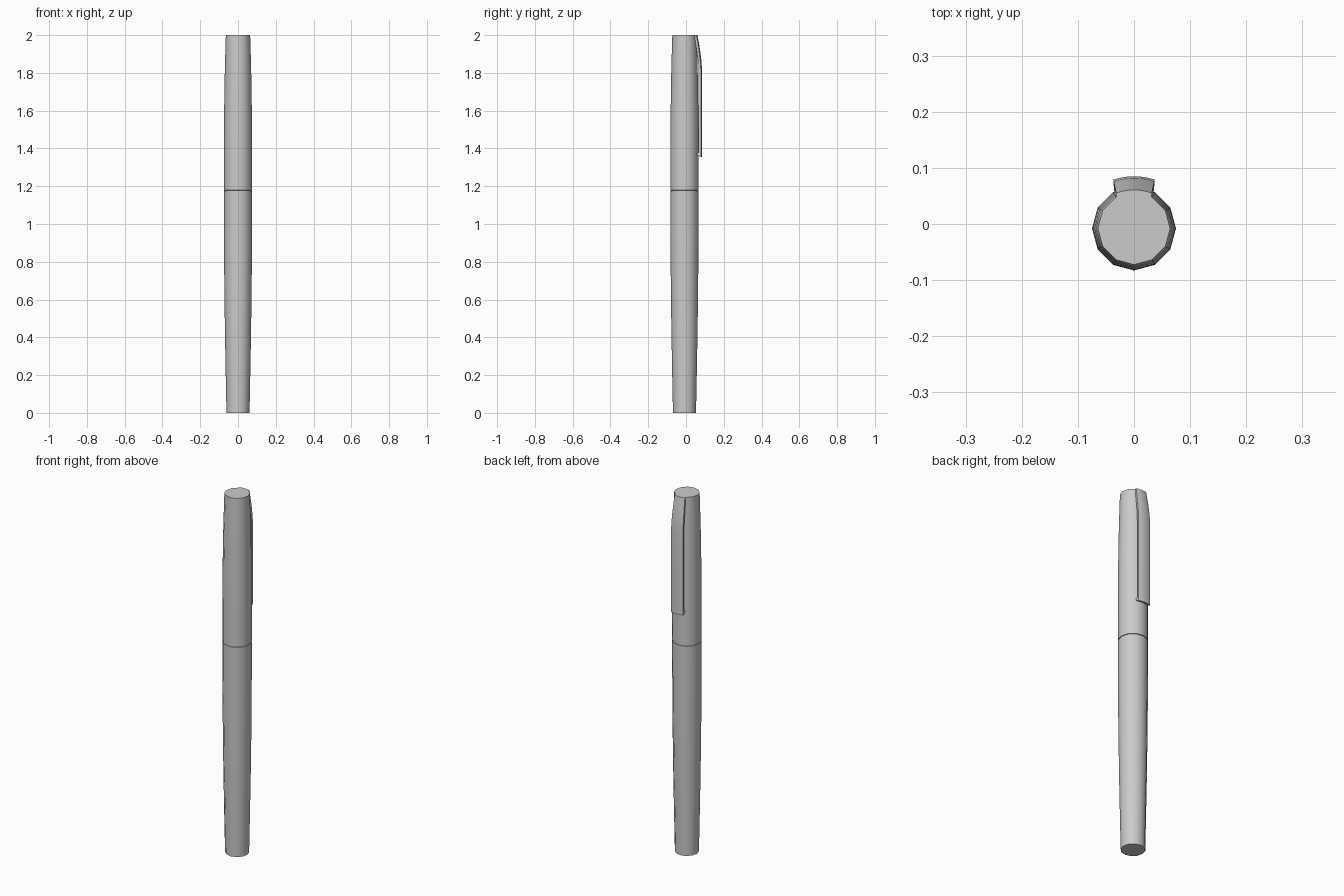
import bpy, bmesh, math

if "Cube" in bpy.data.objects:
    bpy.data.objects.remove(bpy.data.objects["Cube"])

CY = -0.008   # pen axis sits slightly forward so the clip balances it


def finish(bm, name, angle):
    bmesh.ops.recalc_face_normals(bm, faces=bm.faces)
    me = bpy.data.meshes.new(name)
    bm.to_mesh(me)
    bm.free()
    ob = bpy.data.objects.new(name, me)
    bpy.context.collection.objects.link(ob)
    bpy.ops.object.select_all(action='DESELECT')
    ob.select_set(True)
    bpy.context.view_layer.objects.active = ob
    bpy.ops.object.shade_smooth_by_angle(angle=math.radians(angle))
    return ob


def skin(bm, rings):
    # bridge consecutive closed rings and cap both ends
    loops = [[bm.verts.new(p) for p in ring] for ring in rings]
    n = len(loops[0])
    for a, b in zip(loops, loops[1:]):
        for i in range(n):
            j = (i + 1) % n
            bm.faces.new((a[i], a[j], b[j], b[i]))
    bm.faces.new(loops[0])
    bm.faces.new(loops[-1])


def turned(name, profile, sides=12):
    bm = bmesh.new()
    skin(bm, [[(r * math.cos(2 * math.pi * i / sides),
                CY + r * math.sin(2 * math.pi * i / sides), z)
               for i in range(sides)] for r, z in profile])
    return finish(bm, name, 35)


# Barrel: tapers down to the flat foot, with a narrow neck at the seam
turned("barrel", [(0.061, 0), (0.065, 0.2), (0.0687, 0.4), (0.0715, 0.6),
                  (0.0735, 0.8), (0.0745, 1.0), (0.0745, 1.174),
                  (0.071, 1.175), (0.071, 1.18)])

# Cap: tapers gently to the flat top
turned("cap", [(0.071, 1.178), (0.0748, 1.179), (0.0745, 1.4), (0.0733, 1.6),
               (0.0705, 1.78), (0.068, 1.88), (0.0645, 2.0)])

# Clip: bowed strip leaving the cap top, ending in a small inward lip
# each station: z outer, z inner, outer y, inner y, half width
stations = [(2.0, 2.0, 0.061, 0.050, 0.032),
            (1.96, 1.96, 0.068, 0.056, 0.033),
            (1.91, 1.91, 0.076, 0.064, 0.035),
            (1.86, 1.86, 0.082, 0.070, 0.036),
            (1.81, 1.81, 0.085, 0.073, 0.037),
            (1.60, 1.60, 0.085, 0.073, 0.037),
            (1.378, 1.378, 0.085, 0.073, 0.037),
            (1.374, 1.376, 0.085, 0.063, 0.037),
            (1.355, 1.364, 0.085, 0.063, 0.037)]
STEPS, SAG = 6, 0.006
rings = []
for zo, zi, yo, yi, w in stations:
    ts = [-1 + 2 * i / STEPS for i in range(STEPS + 1)]
    outer = [(w * t, yo - SAG * t * t, zo) for t in ts]
    inner = [(w * 0.95 * t, yi - SAG * t * t, zi) for t in reversed(ts)]
    rings.append(outer + inner)
bm = bmesh.new()
skin(bm, rings)
finish(bm, "clip", 35)
